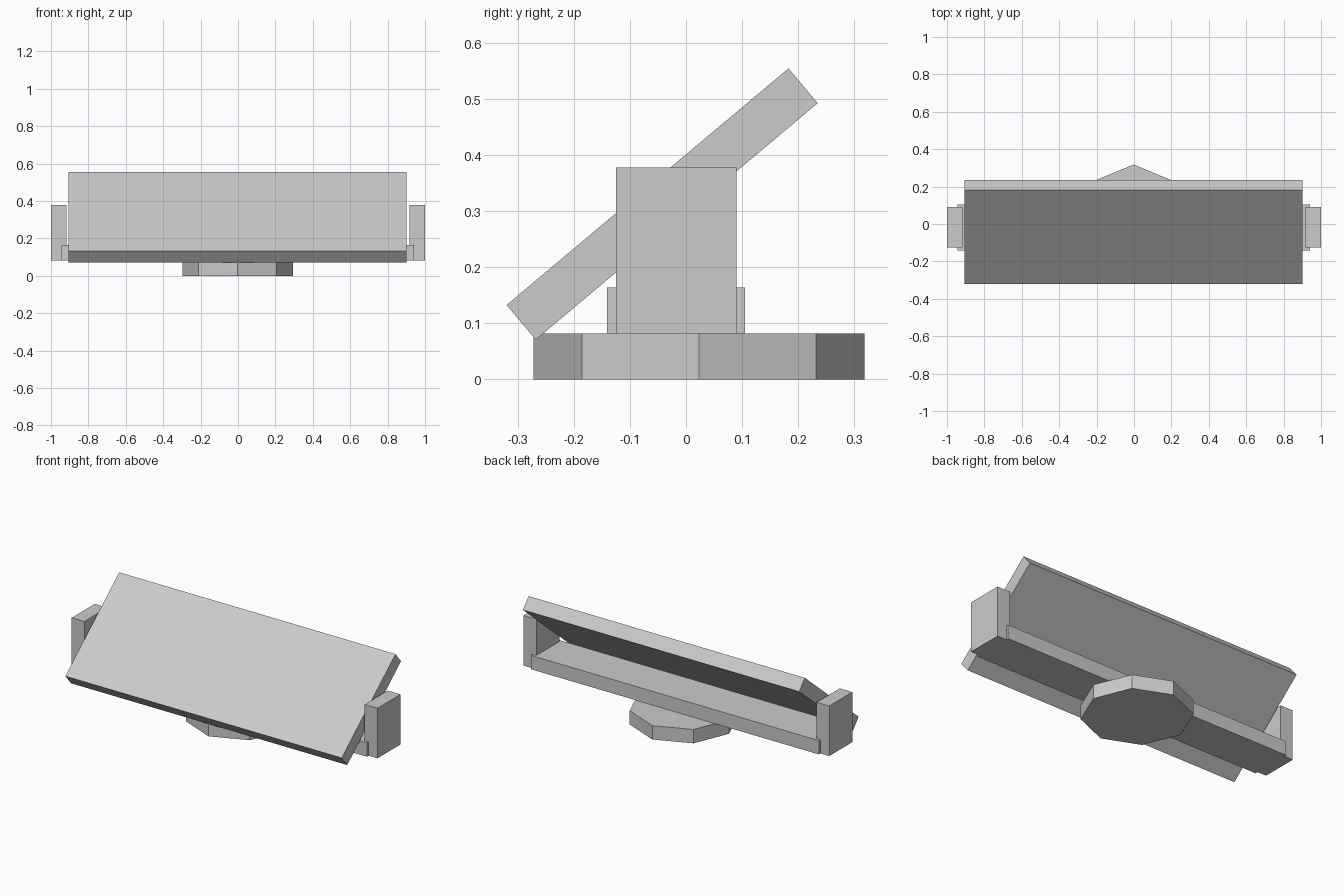
import bpy, math

if "Cube" in bpy.data.objects:
    bpy.data.objects.remove(bpy.data.objects["Cube"])

# One plain grey for the whole model
grey = bpy.data.materials.new("light grey")
grey.diffuse_color = (0.6, 0.6, 0.6, 1)
grey.use_nodes = True
grey.node_tree.nodes["Principled BSDF"].inputs["Base Color"].default_value = grey.diffuse_color


def box(name, lo, hi, tilt=0.0):
    """Box between two corners, optionally tilted about x through its centre."""
    centre = [(a + b) / 2 for a, b in zip(lo, hi)]
    bpy.ops.mesh.primitive_cube_add(size=1, location=centre, rotation=(tilt, 0, 0))
    ob = bpy.context.object
    ob.name = name
    ob.scale = [b - a for a, b in zip(lo, hi)]
    ob.data.materials.append(grey)
    return ob


# Octagonal foot with corners pointing along x and y
bpy.ops.mesh.primitive_cylinder_add(vertices=8, radius=0.295, depth=0.082,
                                    location=(-0.002, 0.023, 0.041))
foot = bpy.context.object
foot.name = "foot"
foot.data.materials.append(grey)

# Long crossbar resting on the foot
box("crossbar", (-0.943, -0.141, 0.082), (0.941, 0.105, 0.164))

# Upright blocks at both ends
box("left_upright", (-1.0, -0.125, 0.082), (-0.918, 0.09, 0.378))
box("right_upright", (0.916, -0.125, 0.082), (1.0, 0.09, 0.378))

# Tilted panel: 0.656 deep, 0.081 thick, raised at the back by 40 degrees
cy, cz = -0.0425, 0.3125
box("tilted_panel", (-0.905, cy - 0.328, cz - 0.0405),
    (0.902, cy + 0.328, cz + 0.0405), math.radians(40))
